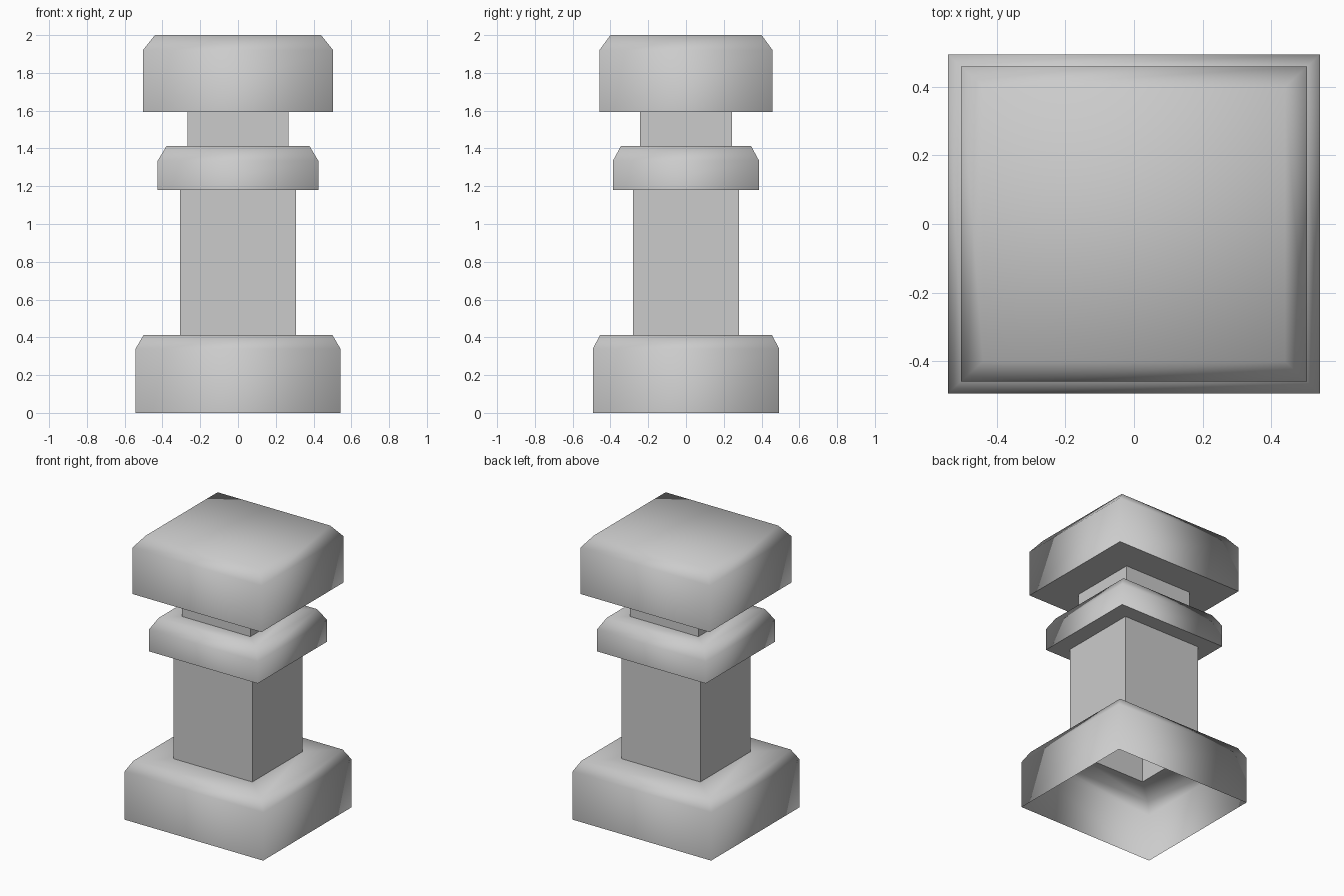
import bpy, bmesh

cube = bpy.data.objects.get("Cube")
if cube:
    bpy.data.objects.remove(cube, do_unlink=True)

stone = bpy.data.materials.new("grey_stone")
stone.use_nodes = True
stone.diffuse_color = (0.6, 0.6, 0.6, 1)
stone.node_tree.nodes["Principled BSDF"].inputs["Base Color"].default_value = (0.6, 0.6, 0.6, 1)

DEPTH = 0.91  # depth of every section relative to its width


def stack(name, profile, smooth=False, top=False):
    """Loft rectangles through (half width, height) pairs."""
    bm = bmesh.new()
    rings = []
    for w, z in profile:
        d = w * DEPTH
        rings.append([bm.verts.new((x, y, z))
                      for x, y in ((-w, -d), (w, -d), (w, d), (-w, d))])
    for low, high in zip(rings, rings[1:]):
        for i in range(4):
            j = (i + 1) % 4
            bm.faces.new((low[i], low[j], high[j], high[i])).smooth = smooth
    if top:
        bm.faces.new(rings[-1]).smooth = smooth
    # undersides stay crisp against the softly shaded sides
    for edge in bm.edges:
        if len(edge.link_faces) == 2:
            if any(f.normal.z < -0.9 for f in edge.link_faces):
                edge.smooth = False
            bm.normal_update()
            if any(f.normal.z < -0.9 for f in edge.link_faces):
                edge.smooth = False
    mesh = bpy.data.meshes.new(name)
    bm.to_mesh(mesh)
    bm.free()
    mesh.materials.append(stone)
    obj = bpy.data.objects.new(name, mesh)
    bpy.context.collection.objects.link(obj)


SHAFT, NECK = 0.308, 0.267

# Hollow foot, open underneath and around the shaft
stack("base", [(0.542, 0), (0.542, 0.34), (0.5, 0.412), (SHAFT, 0.412)], smooth=True)
# Square column
stack("shaft", [(SHAFT, 0.412), (SHAFT, 1.18)])
# Chamfered middle band
stack("collar", [(SHAFT, 1.18), (0.425, 1.18), (0.425, 1.335),
                 (0.378, 1.414), (NECK, 1.414)], smooth=True)
# Short narrow column
stack("neck", [(NECK, 1.414), (NECK, 1.592)])
# Chamfered block on top
stack("head", [(NECK, 1.592), (0.504, 1.592), (0.504, 1.92), (0.44, 2.0)],
      smooth=True, top=True)
